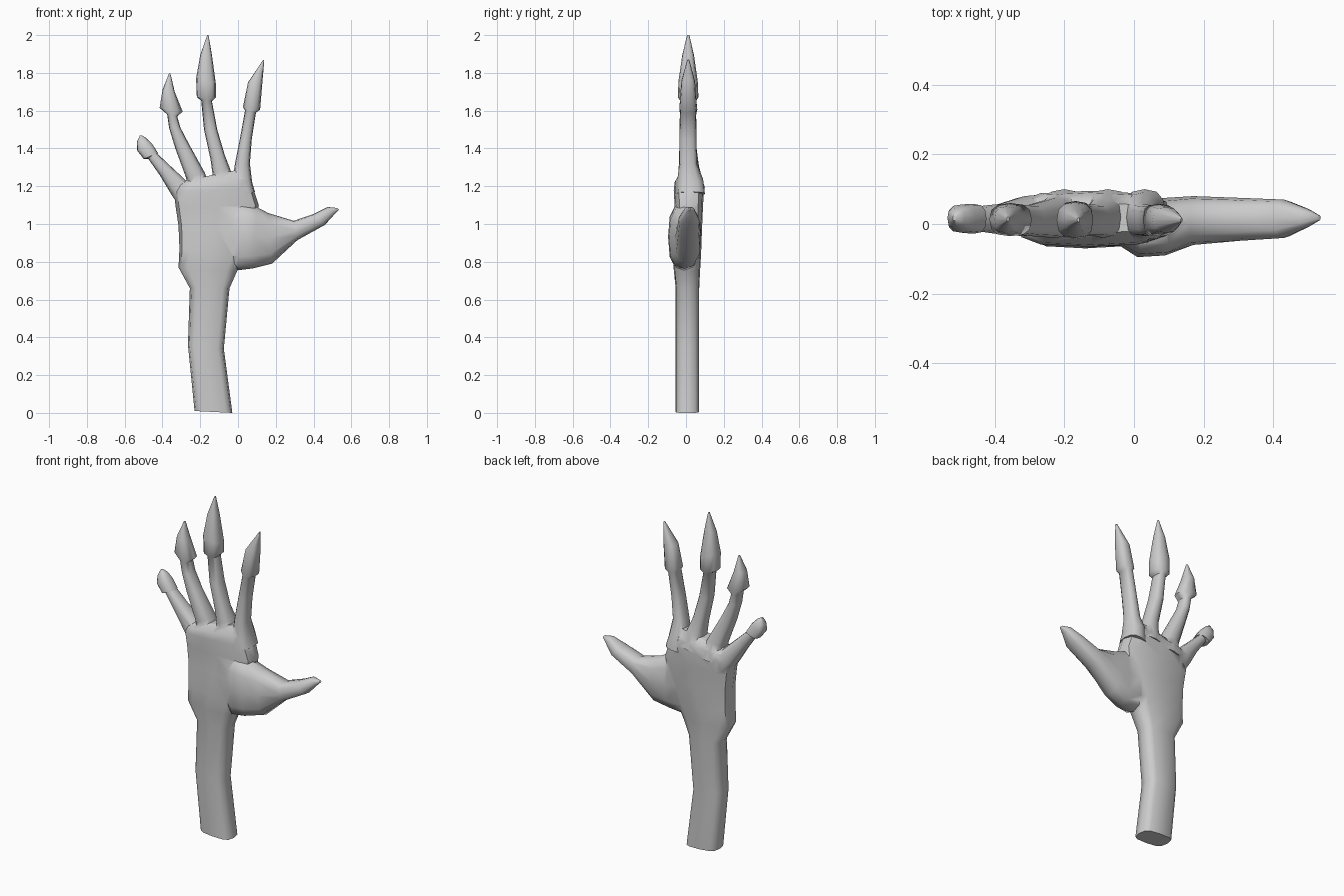
import bpy, bmesh, math

SIDES = 12
skin = bpy.data.materials.new("grey skin")
skin.diffuse_color = (0.6, 0.6, 0.6, 1)


def loft(name, stations, power=0.75):
    """Closed tube; each station is (xa, za, xb, zb, y_front, y_back): two outline points and a depth range."""
    bm = bmesh.new()
    rings = []
    for xa, za, xb, zb, y0, y1 in stations:
        ring = []
        for i in range(SIDES):
            a = 2 * math.pi * i / SIDES
            c, s = math.cos(a), math.sin(a)
            u = 0.5 + 0.5 * math.copysign(abs(c) ** power, c)
            v = 0.5 + 0.5 * math.copysign(abs(s) ** power, s)
            ring.append(bm.verts.new((xa + (xb - xa) * u, y0 + (y1 - y0) * v, za + (zb - za) * u)))
        rings.append(ring)
    for r, q in zip(rings, rings[1:]):
        for i in range(SIDES):
            j = (i + 1) % SIDES
            bm.faces.new((r[i], r[j], q[j], q[i]))
    bm.faces.new(rings[0][::-1])
    bm.faces.new(rings[-1])
    bmesh.ops.recalc_face_normals(bm, faces=bm.faces)
    me = bpy.data.meshes.new(name)
    bm.to_mesh(me)
    bm.free()
    me.materials.append(skin)
    ob = bpy.data.objects.new(name, me)
    bpy.context.collection.objects.link(ob)
    return ob


# forearm, wrist and palm
hand = loft("hand", [
    (-.23, .01, -.03, .0, -.055, .07),
    (-.265, .36, -.075, .34, -.055, .07),
    (-.255, .66, -.045, .66, -.055, .07),
    (-.315, .77, -.005, .75, -.065, .075),
    (-.31, .87, .03, .82, -.07, .08),
    (-.315, .99, .09, .97, -.065, .085),
    (-.33, 1.09, .11, 1.10, -.06, .09),
    (-.34, 1.17, .08, 1.19, -.065, .095),
    (-.32, 1.205, .07, 1.24, -.06, .09),
    (-.28, 1.23, .04, 1.295, -.025, .06)], 0.6)

# thumb with its fleshy mound
thumb = loft("thumb", [
    (-.06, 1.06, -.06, .80, -.05, .06),
    (.02, 1.11, .0, .755, -.095, .075),
    (.10, 1.09, .08, .765, -.09, .075),
    (.16, 1.058, .18, .79, -.06, .08),
    (.295, 1.017, .315, .915, -.048, .075),
    (.40, 1.053, .46, .995, -.04, .07),
    (.475, 1.09, .51, 1.05, -.01, .045),
    (.525, 1.085, .535, 1.075, .01, .025)])

# fingers: knuckle root, slim shaft, then a wider pointed claw cap
pinky = loft("pinky", [
    (-.31, 1.09, -.21, 1.18, -.04, .085),
    (-.352, 1.155, -.275, 1.23, -.035, .08),
    (-.412, 1.255, -.35, 1.30, -.03, .058),
    (-.475, 1.345, -.435, 1.38, -.02, .05),
    (-.50, 1.345, -.423, 1.375, -.028, .058),
    (-.535, 1.39, -.455, 1.425, -.025, .056),
    (-.535, 1.435, -.485, 1.455, -.008, .045),
    (-.52, 1.468, -.51, 1.47, .01, .025)])
ring_finger = loft("ring_finger", [
    (-.26, 1.15, -.14, 1.17, -.04, .10),
    (-.275, 1.245, -.175, 1.27, -.04, .075),
    (-.332, 1.40, -.255, 1.415, -.035, .055),
    (-.365, 1.51, -.305, 1.51, -.03, .053),
    (-.375, 1.58, -.322, 1.57, -.03, .053),
    (-.415, 1.615, -.293, 1.595, -.035, .06),
    (-.40, 1.71, -.335, 1.70, -.025, .05),
    (-.365, 1.798, -.358, 1.798, .008, .02)])
middle_finger = loft("middle_finger", [
    (-.14, 1.18, -.01, 1.20, -.04, .10),
    (-.135, 1.265, -.045, 1.30, -.04, .075),
    (-.145, 1.34, -.07, 1.365, -.035, .056),
    (-.18, 1.50, -.11, 1.50, -.035, .055),
    (-.195, 1.655, -.138, 1.65, -.03, .053),
    (-.218, 1.67, -.117, 1.67, -.043, .066),
    (-.222, 1.77, -.117, 1.74, -.04, .062),
    (-.20, 1.895, -.138, 1.895, -.02, .042),
    (-.163, 2.0, -.156, 2.0, .006, .018)])
index_finger = loft("index_finger", [
    (-.03, 1.15, .09, 1.17, -.05, .10),
    (-.025, 1.26, .075, 1.22, -.045, .09),
    (-.016, 1.32, .063, 1.32, -.035, .058),
    (.01, 1.45, .073, 1.45, -.035, .055),
    (.037, 1.60, .095, 1.59, -.03, .053),
    (.026, 1.62, .117, 1.605, -.035, .058),
    (.053, 1.75, .13, 1.76, -.025, .048),
    (.134, 1.87, .139, 1.865, .006, .018)])

# fuse the digits into the palm as one skin
digits = [thumb, pinky, ring_finger, middle_finger, index_finger]
for d in digits:
    m = hand.modifiers.new("join " + d.name, 'BOOLEAN')
    m.operation, m.solver, m.object = 'UNION', 'EXACT', d
bpy.context.view_layer.objects.active = hand
hand.select_set(True)
for m in list(hand.modifiers):
    bpy.ops.object.modifier_apply(modifier=m.name)
for d in digits:
    bpy.data.objects.remove(d)
bpy.ops.object.shade_smooth_by_angle(angle=math.radians(50))
